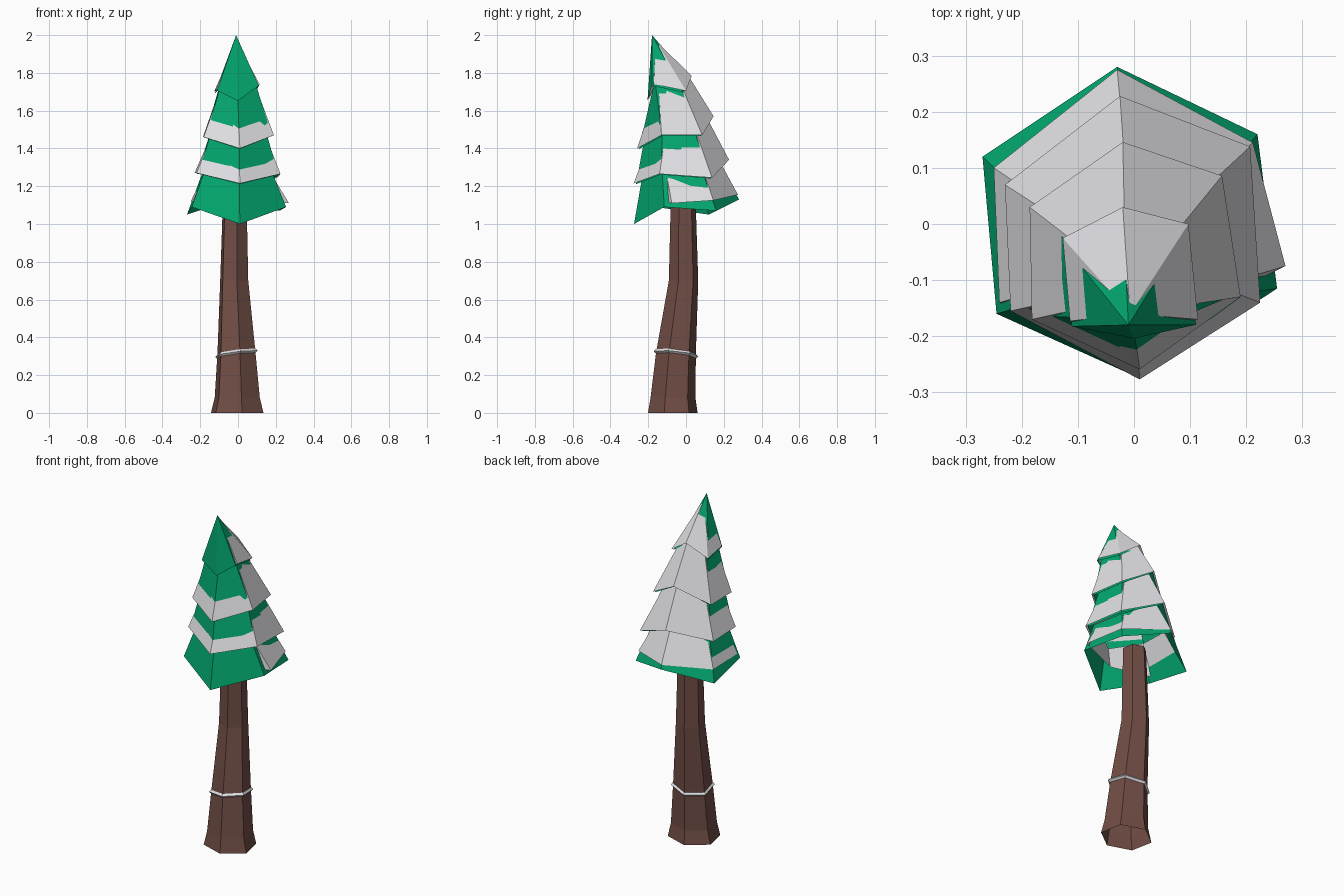
import bpy, bmesh, math
from mathutils import Vector

if "Cube" in bpy.data.objects:
    bpy.data.objects.remove(bpy.data.objects["Cube"])


def material(name, color):
    m = bpy.data.materials.new(name)
    m.diffuse_color = (*color, 1)
    m.use_nodes = True
    m.node_tree.nodes["Principled BSDF"].inputs["Base Color"].default_value = m.diffuse_color
    return m


GREEN = material("pine green", (0.001, 0.39, 0.16))
SNOW = material("snow white", (0.76, 0.76, 0.79))
BARK = material("bark brown", (0.165, 0.075, 0.06))


def loft(name, rings, mat, closed=False, tip=None):
    """Skin a stack of rings, with an optional fan to a tip point."""
    bm = bmesh.new()
    vs = [[bm.verts.new(p) for p in r] for r in rings]
    pairs = list(zip(vs, vs[1:])) + ([(vs[-1], vs[0])] if closed else [])
    n = len(vs[0])
    for a, b in pairs:
        for i in range(n):
            j = (i + 1) % n
            bm.faces.new((a[i], a[j], b[j], b[i]))
    if tip is not None:
        c = bm.verts.new(tip)
        for i in range(n):
            bm.faces.new((vs[-1][i], vs[-1][(i + 1) % n], c))
    bmesh.ops.recalc_face_normals(bm, faces=bm.faces)
    me = bpy.data.meshes.new(name)
    bm.to_mesh(me)
    bm.free()
    me.materials.append(mat)
    ob = bpy.data.objects.new(name, me)
    bpy.context.collection.objects.link(ob)
    return ob


def scaled(ring, k, dy=0.0, dz=0.0):
    """Shrink a ring sideways about its centre, then shift it."""
    c = sum((Vector(p) for p in ring), Vector()) / len(ring)
    return [Vector((c.x + (p[0] - c.x) * k, c.y + (p[1] - c.y) * k + dy, p[2] + dz))
            for p in ring]


# Trunk: leaning, tapered, six sides, open at the bottom
TURN = math.radians(10)
ANGLES = [math.radians(60 * i + 30) + TURN for i in range(6)]


def hexagon(x, y, z, r, squash=1.0):
    return [(x + r * math.cos(a), y + squash * r * math.sin(a), z) for a in ANGLES]


loft("trunk", [hexagon(-0.004, -0.07, 0, 0.148, 0.9), hexagon(-0.004, -0.069, 0.08, 0.127, 0.95),
               hexagon(-0.008, -0.053, 0.32, 0.107), hexagon(-0.02, -0.013, 0.7, 0.079),
               hexagon(-0.017, -0.015, 1.15, 0.066)], BARK)

# Thin wavy band round the trunk
band = []
for dr, dz in ((0.011, 0), (0, 0.011), (-0.011, 0), (0, -0.011)):
    band.append([(-0.008 + (0.109 + dr) * math.cos(a), -0.053 + (0.109 + dr) * math.sin(a),
                  0.313 + 0.018 * math.cos(a + 0.7) + dz) for a in ANGLES])
loft("trunk_band", band, SNOW, closed=True)

# Lower rims of the snow layers, in order back, back right, right, front, left, back left
rim_1 = [(-0.03, 0.275, 1.155), (0.212, 0.145, 1.125), (0.27, -0.075, 1.11),
         (0.0, -0.2, 1.12), (-0.24, -0.14, 1.12), (-0.25, 0.1, 1.12)]
rim_2 = [(-0.025, 0.228, 1.34), (0.207, 0.138, 1.245), (0.225, -0.14, 1.265),
         (0.01, -0.277, 1.215), (-0.22, -0.155, 1.27), (-0.23, 0.07, 1.27)]
rim_3 = [(-0.02, 0.146, 1.57), (0.157, 0.086, 1.47), (0.19, -0.13, 1.47),
         (0.01, -0.259, 1.40), (-0.182, -0.17, 1.46), (-0.186, 0.03, 1.46)]
rim_4 = [(-0.02, 0.03, 1.785), (0.097, 0.0, 1.705), (0.114, -0.17, 1.74),
         (0.0, -0.195, 1.66), (-0.114, -0.173, 1.715), (-0.127, -0.025, 1.70)]
# Lowest branch rim is wider than its snow
skirt = [(-0.03, 0.28, 1.13), (0.22, 0.16, 1.07), (0.255, -0.115, 1.09),
         (0.01, -0.275, 1.0), (-0.245, -0.16, 1.09), (-0.27, 0.12, 1.05)]

rims = [rim_1, rim_2, rim_3, rim_4]
for i, rim in enumerate(rims):
    if i < 3:
        # Hollow branch layer and the snow shell that pierces it at the front
        low = skirt if i == 0 else scaled(rim, 0.95, dz=-0.004)
        up = rims[i + 1]
        loft(f"branches_{i + 1}", [low, scaled(up, 0.785, -0.012, 0.02)], GREEN)
        loft(f"snow_{i + 1}", [rim, scaled(up, 0.735, 0.002, 0.02)], SNOW)
    else:
        # Pointed top
        loft("branches_top", [scaled(rim, 0.97, -0.012, -0.008)], GREEN, tip=(-0.01, -0.18, 2.0))
        loft("snow_top", [rim], SNOW, tip=(-0.007, -0.16, 1.97))
